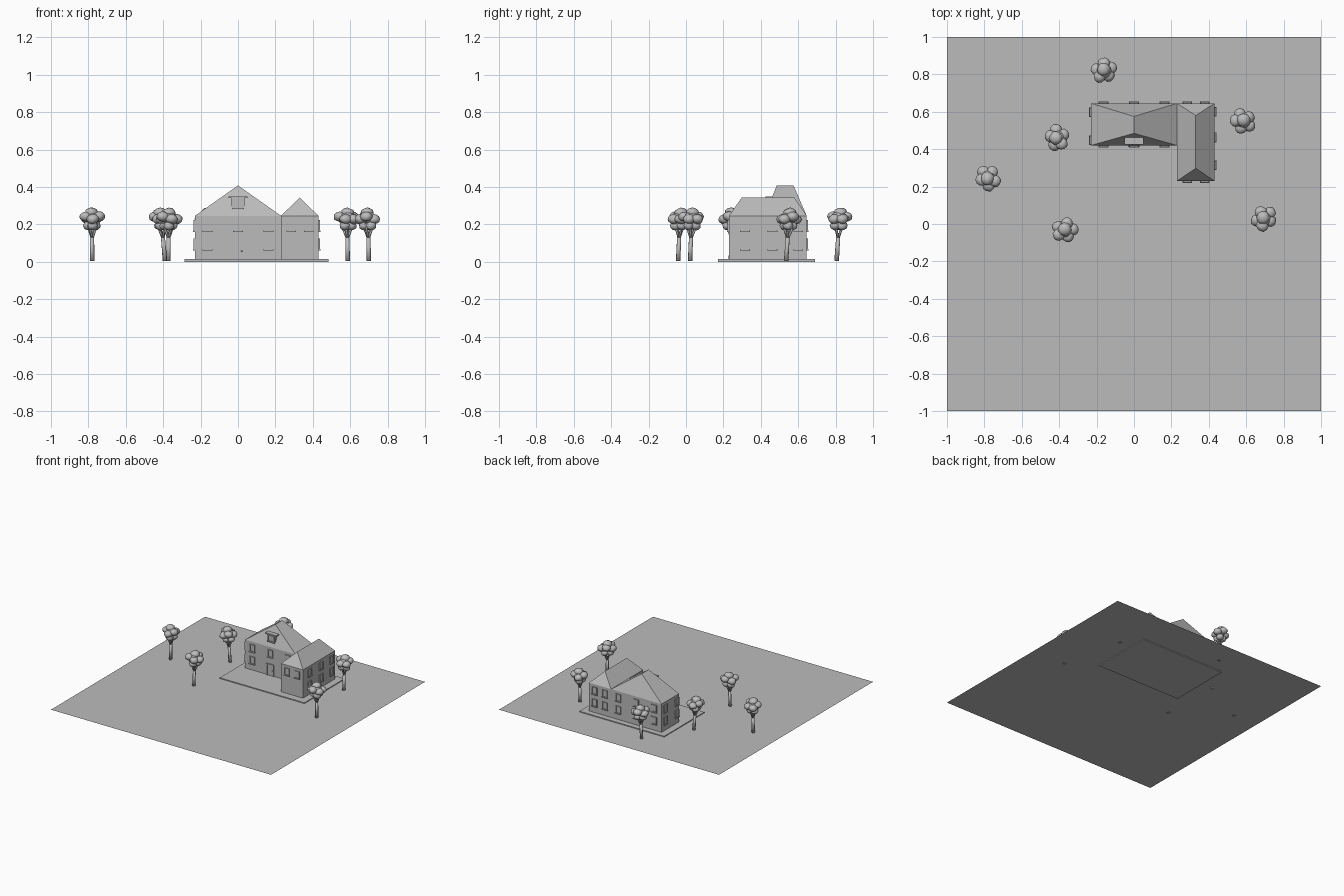
import bpy, bmesh, math, random
from mathutils import Vector, Matrix

if "Cube" in bpy.data.objects:
    bpy.data.objects.remove(bpy.data.objects["Cube"])

random.seed(4)
grey = bpy.data.materials.new("plain grey")
grey.diffuse_color = (0.5, 0.5, 0.5, 1)
grey.use_nodes = True
grey.node_tree.nodes["Principled BSDF"].inputs["Base Color"].default_value = grey.diffuse_color


def finish(bm, name, smooth=False):
    bmesh.ops.recalc_face_normals(bm, faces=bm.faces)
    me = bpy.data.meshes.new(name)
    bm.to_mesh(me)
    bm.free()
    me.materials.append(grey)
    for p in me.polygons:
        p.use_smooth = smooth
    ob = bpy.data.objects.new(name, me)
    bpy.context.collection.objects.link(ob)
    return ob


def add_box(bm, x0, x1, y0, y1, z0, z1):
    m = Matrix.Translation(((x0 + x1) / 2, (y0 + y1) / 2, (z0 + z1) / 2)) @ \
        Matrix.Diagonal((x1 - x0, y1 - y0, z1 - z0, 1))
    bmesh.ops.create_cube(bm, size=1, matrix=m)


def box(name, *b):
    bm = bmesh.new()
    add_box(bm, *b)
    return finish(bm, name)


def add_limb(bm, a, b, r0, r1, n=8):
    a, b = Vector(a), Vector(b)
    d = b - a
    m = Matrix.Translation((a + b) / 2) @ d.to_track_quat('Z', 'Y').to_matrix().to_4x4()
    bmesh.ops.create_cone(bm, cap_ends=True, segments=n, radius1=r0, radius2=r1,
                          depth=d.length, matrix=m)


# Walls with a hipped roof whose ridge runs front to back
def hipped_block(name, x0, x1, y0, y1, z0, eave, ridge, ry0, ry1):
    bm = bmesh.new()
    ring = [(x0, y0), (x1, y0), (x1, y1), (x0, y1)]
    lo = [bm.verts.new((x, y, z0)) for x, y in ring]
    hi = [bm.verts.new((x, y, eave)) for x, y in ring]
    f = bm.verts.new(((x0 + x1) / 2, ry0, ridge))
    b = bm.verts.new(((x0 + x1) / 2, ry1, ridge))
    bm.faces.new(lo)
    for i in range(4):
        j = (i + 1) % 4
        bm.faces.new((lo[i], lo[j], hi[j], hi[i]))
    bm.faces.new((hi[0], hi[1], f))
    bm.faces.new((hi[1], hi[2], b, f))
    bm.faces.new((hi[2], hi[3], b))
    bm.faces.new((hi[3], hi[0], f, b))
    return finish(bm, name)


# Framed window on a wall: frame of four bars, pane and projecting sill
def window(name, pos, normal, w=0.046, h=0.06):
    bm = bmesh.new()
    t = 0.006
    add_box(bm, -w / 2, w / 2, -0.003, 0.002, -h / 2, h / 2)
    for s in (-1, 1):
        x = s * (w - t) / 2
        add_box(bm, x - t / 2, x + t / 2, -0.008, 0.002, -h / 2, h / 2)
        z = s * (h - t) / 2
        add_box(bm, -w / 2, w / 2, -0.008, 0.002, z - t / 2, z + t / 2)
    add_box(bm, -w / 2 - 0.003, w / 2 + 0.003, -0.011, 0.002, -h / 2 - 0.004, -h / 2 + 0.002)
    ob = finish(bm, name)
    ob.location = pos
    ob.rotation_euler.z = math.atan2(normal[1], normal[0]) + math.pi / 2
    return ob


# Lawn (thin sheet) and paved slab showing on both sides of it
bm = bmesh.new()
bmesh.ops.create_grid(bm, x_segments=1, y_segments=1, size=1,
                      matrix=Matrix.Translation((0, 0, 0.007)))
finish(bm, "lawn")
box("paved_slab", -0.285, 0.485, 0.17, 0.69, 0, 0.014)

# House
hipped_block("main_house", -0.23, 0.23, 0.42, 0.645, 0.01, 0.246, 0.408, 0.485, 0.575)
hipped_block("side_wing", 0.23, 0.43, 0.23, 0.645, 0.01, 0.246, 0.343, 0.298, 0.58)

# Windows: two floors, listed by wall
LOW, HIGH = 0.095, 0.194
for z in (LOW, HIGH):
    for x in (-0.163, 0, 0.163):
        if x or z == HIGH:
            window("front_window", (x, 0.42, z), (0, -1))
        window("back_window", (x, 0.645, z), (0, 1))
    for x in (0.285, 0.378):
        window("wing_back_window", (x, 0.645, z), (0, 1))
    for y in (0.448, 0.598):
        window("left_window", (-0.23, y, z), (-1, 0))
    for y in (0.315, 0.462, 0.6):
        window("right_window", (0.43, y, z), (1, 0))
for x in (0.285, 0.378):
    window("wing_front_window", (x, 0.23, HIGH), (0, -1))

# Front door with frame and knob
bm = bmesh.new()
add_box(bm, -0.026, 0.026, 0.416, 0.422, 0.013, 0.102)
for s in (-1, 1):
    add_box(bm, s * 0.029 - 0.004, s * 0.029 + 0.004, 0.412, 0.422, 0.013, 0.107)
add_box(bm, -0.033, 0.033, 0.412, 0.422, 0.1, 0.108)
finish(bm, "front_door")
bm = bmesh.new()
bmesh.ops.create_icosphere(bm, subdivisions=1, radius=0.004,
                           matrix=Matrix.Translation((0.02, 0.413, 0.057)))
finish(bm, "door_knob")

# Dormer on the front roof slope
box("dormer_body", -0.036, 0.036, 0.433, 0.47, 0.275, 0.345)
box("dormer_roof", -0.05, 0.05, 0.425, 0.462, 0.341, 0.35)
window("dormer_window", (0, 0.433, 0.311), (0, -1), 0.06, 0.052)


# Trees: trunk, forked branches and a crown of lumpy clumps
def tree(base, top, turn):
    lean = (Vector(top) - Vector(base))
    spin = Matrix.Rotation(turn, 3, 'Z')

    def at(x, y, z):
        p = spin @ Vector((x, y, 0))
        k = z / 0.23
        return Vector((base[0] + lean.x * k + p.x, base[1] + lean.y * k + p.y, z))
    bm = bmesh.new()
    fork = at(0, 0, 0.13)
    add_limb(bm, at(0, 0, 0.005), fork, 0.0125, 0.011)
    for a in range(4):
        ang = a * math.pi / 2 + 0.4
        add_limb(bm, fork - Vector((0, 0, 0.006)),
                 at(0.036 * math.cos(ang), 0.032 * math.sin(ang), 0.205), 0.008, 0.005, 6)
    finish(bm, "tree_trunk", True)

    bm = bmesh.new()
    clumps = [(0, 0, 0.235, 0.043, 0.036), (0, 0.005, 0.262, 0.036, 0.027)]
    for i in range(5):
        ang = i * math.tau / 5
        clumps.append((0.042 * math.cos(ang), 0.035 * math.sin(ang),
                       0.228 + 0.014 * (i % 2), 0.033, 0.027))
    for i in range(3):
        ang = i * math.tau / 3 + 0.5
        clumps.append((0.023 * math.cos(ang), 0.022 * math.sin(ang), 0.193, 0.028, 0.025))
    for x, y, z, r, h in clumps:
        m = Matrix.Translation(at(x, y, z)) @ spin.to_4x4() @ Matrix.Diagonal((r, r, h, 1))
        v = bmesh.ops.create_icosphere(bm, subdivisions=2, radius=1, matrix=m)["verts"]
        c = at(x, y, z)
        for p in v:
            p.co = c + (p.co - c) * random.uniform(0.92, 1.08)
    finish(bm, "tree_crown", True)


for base, top, turn in (((-0.16, 0.805), (-0.16, 0.82), 0.4),
                        ((-0.39, 0.455), (-0.41, 0.46), 1.7),
                        ((-0.78, 0.24), (-0.78, 0.245), 2.2),
                        ((-0.372, -0.042), (-0.37, -0.033), 0.1),
                        ((0.587, 0.535), (0.583, 0.55), -0.6),
                        ((0.70, 0.022), (0.695, 0.03), 0.8)):
    tree(base, top, turn)
